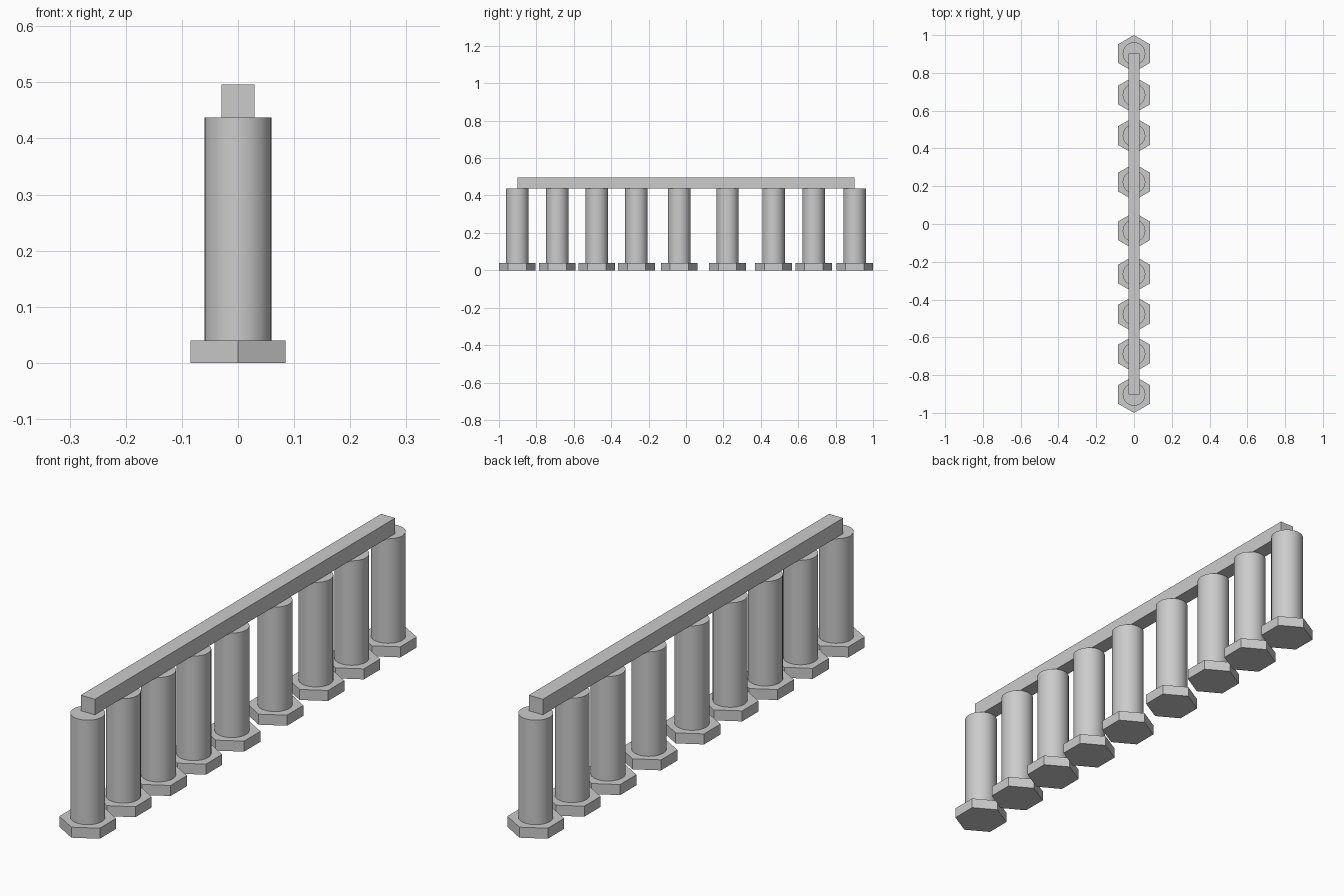
import bpy
import math

cube = bpy.data.objects.get("Cube")
if cube:
    bpy.data.objects.remove(cube, do_unlink=True)

# Single plain grey
grey = bpy.data.materials.new("light_grey")
grey.use_nodes = True
colour = (0.6, 0.6, 0.6, 1)
grey.diffuse_color = colour
grey.node_tree.nodes["Principled BSDF"].inputs["Base Color"].default_value = colour

BASE_TOP, POST_TOP, RAIL_TOP = 0.04, 0.437, 0.496
POST_Y = [-0.902, -0.688, -0.477, -0.265, -0.036, 0.222, 0.468, 0.683, 0.902]


def prism(name, sides, radius, y, bottom, top, smooth=False):
    """Upright prism with a corner pointing along y."""
    bpy.ops.mesh.primitive_cylinder_add(
        vertices=sides, radius=radius, depth=top - bottom,
        location=(0, y, (bottom + top) / 2))
    obj = bpy.context.object
    obj.name = name
    obj.data.materials.append(grey)
    if smooth:
        bpy.ops.object.shade_smooth_by_angle(angle=math.radians(30))
    return obj


# Row of round posts on hexagonal feet
for i, y in enumerate(POST_Y, 1):
    prism(f"hexagonal_foot_{i}", 6, 0.098, y, 0, BASE_TOP)
    prism(f"round_post_{i}", 32, 0.06, y, BASE_TOP, POST_TOP, smooth=True)

# Square rail resting on the posts
bpy.ops.mesh.primitive_cube_add(size=1, location=(0, 0, (POST_TOP + RAIL_TOP) / 2))
rail = bpy.context.object
rail.name = "top_rail"
rail.scale = (0.059, 1.803, RAIL_TOP - POST_TOP)
bpy.ops.object.transform_apply(location=False, rotation=False, scale=True)
rail.data.materials.append(grey)
